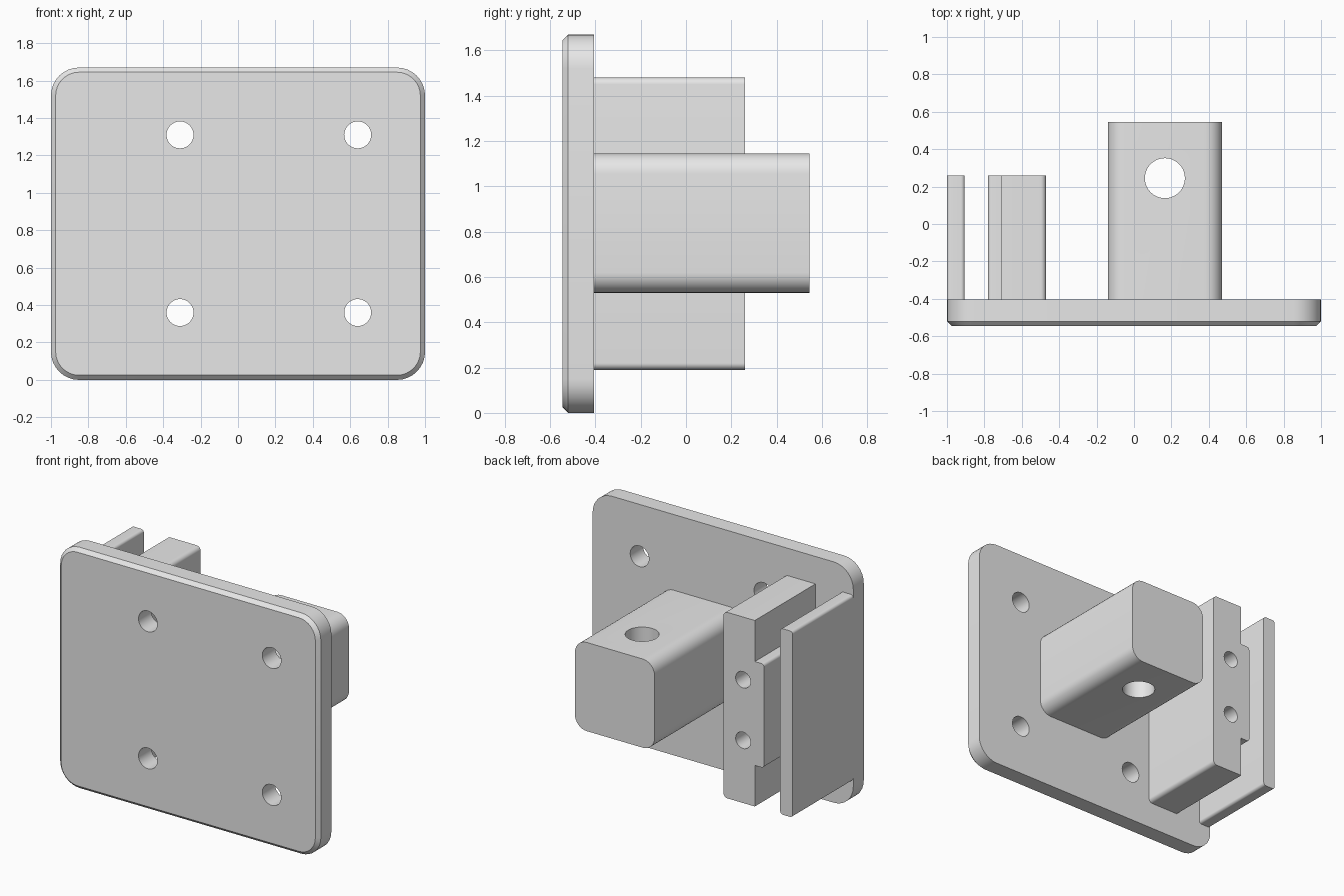
import bpy
import bmesh
import math
from mathutils import Vector

if "Cube" in bpy.data.objects:
    bpy.data.objects.remove(bpy.data.objects["Cube"], do_unlink=True)

grey = bpy.data.materials.new("light grey")
grey.use_nodes = True
grey.diffuse_color = (0.8, 0.8, 0.8, 1)
grey.node_tree.nodes["Principled BSDF"].inputs["Base Color"].default_value = grey.diffuse_color


def rounded(corners, steps=8):
    """Outline in x, z with each (x, z, radius) square corner filleted."""
    points = []
    for i, (x, z, r) in enumerate(corners):
        here = Vector((x, z))
        if r == 0:
            points.append(here)
            continue
        to_prev = (Vector(corners[i - 1][:2]) - here).normalized() * r
        to_next = (Vector(corners[(i + 1) % len(corners)][:2]) - here).normalized() * r
        centre = here + to_prev + to_next
        for s in range(steps + 1):
            a = s / steps * math.pi / 2
            points.append(centre - to_next * math.cos(a) - to_prev * math.sin(a))
    return points


def rectangle(x0, x1, z0, z1, r_left, r_right):
    return rounded([(x0, z0, r_left), (x1, z0, r_right), (x1, z1, r_right), (x0, z1, r_left)])


def loft(name, rings):
    """Solid through (y, outline) rings."""
    bm = bmesh.new()
    loops = [[bm.verts.new((p.x, y, p.y)) for p in outline] for y, outline in rings]
    for a, b in zip(loops, loops[1:]):
        for i in range(len(a)):
            j = (i + 1) % len(a)
            bm.faces.new((a[i], a[j], b[j], b[i]))
    bm.faces.new(loops[0])
    bm.faces.new(loops[-1])
    bmesh.ops.recalc_face_normals(bm, faces=bm.faces)
    mesh = bpy.data.meshes.new(name)
    bm.to_mesh(mesh)
    bm.free()
    mesh.materials.append(grey)
    obj = bpy.data.objects.new(name, mesh)
    bpy.context.collection.objects.link(obj)
    return obj


def activate(obj):
    bpy.ops.object.select_all(action='DESELECT')
    obj.select_set(True)
    bpy.context.view_layer.objects.active = obj


def drill(obj, centre, radius, depth, along_y=True):
    """Cut a round hole centred on a point."""
    turn = (math.pi / 2, 0, 0) if along_y else (0, 0, 0)
    bpy.ops.mesh.primitive_cylinder_add(vertices=40, radius=radius, depth=depth,
                                        location=centre, rotation=turn)
    cutter = bpy.context.object
    cutter.hide_render = True
    cutter.data.materials.append(grey)
    activate(obj)
    cut = obj.modifiers.new("hole", 'BOOLEAN')
    cut.operation = 'DIFFERENCE'
    cut.solver = 'EXACT'
    cut.object = cutter
    bpy.ops.object.modifier_apply(modifier=cut.name)
    bpy.data.objects.remove(cutter, do_unlink=True)


FRONT, PLATE_BACK, RAIL_END, BLOCK_END = -0.545, -0.405, 0.26, 0.545
MID = 0.835

# Mounting plate with chamfered front rim and four holes
c = 0.025
outer = rectangle(-1, 1, 0, 2 * MID, 0.15, 0.15)
inner = rectangle(-1 + c, 1 - c, c, 2 * MID - c, 0.15 - c, 0.15 - c)
plate = loft("mounting_plate", [(FRONT, inner), (FRONT + c, outer), (PLATE_BACK, outer)])
for x in (-0.31, 0.64):
    for side in (-1, 1):
        drill(plate, (x, FRONT, MID + side * 0.475), 0.072, 1)

# Square block with a vertical pin hole
body = rectangle(-0.14, 0.47, 0.53, 1.145, 0.09, 0.09)
block = loft("socket_block", [(PLATE_BACK, body), (BLOCK_END, body)])
drill(block, (0.165, 0.245, MID), 0.107, 2, along_y=False)

# Ribbed rail with two screw holes in its end
half, rib = 0.645, 0.36
profile = rounded([
    (-0.47, MID - half, 0.03), (-0.47, MID + half, 0.03),
    (-0.71, MID + half, 0), (-0.71, MID + rib, 0),
    (-0.78, MID + rib, 0.02), (-0.78, MID - rib, 0.02),
    (-0.71, MID - rib, 0), (-0.71, MID - half, 0)])
rail = loft("ribbed_rail", [(PLATE_BACK, profile), (RAIL_END, profile)])
for side in (-1, 1):
    drill(rail, (-0.62, RAIL_END, MID + side * 0.21), 0.057, 1)

# Thin outer wall beside the rail
fin = rectangle(-1, -0.905, MID - half, MID + half, 0.02, 0.02)
wall = loft("side_wall", [(PLATE_BACK, fin), (RAIL_END, fin)])

for obj in (plate, block, rail, wall):
    activate(obj)
    bpy.ops.object.shade_smooth_by_angle(angle=math.radians(30))
